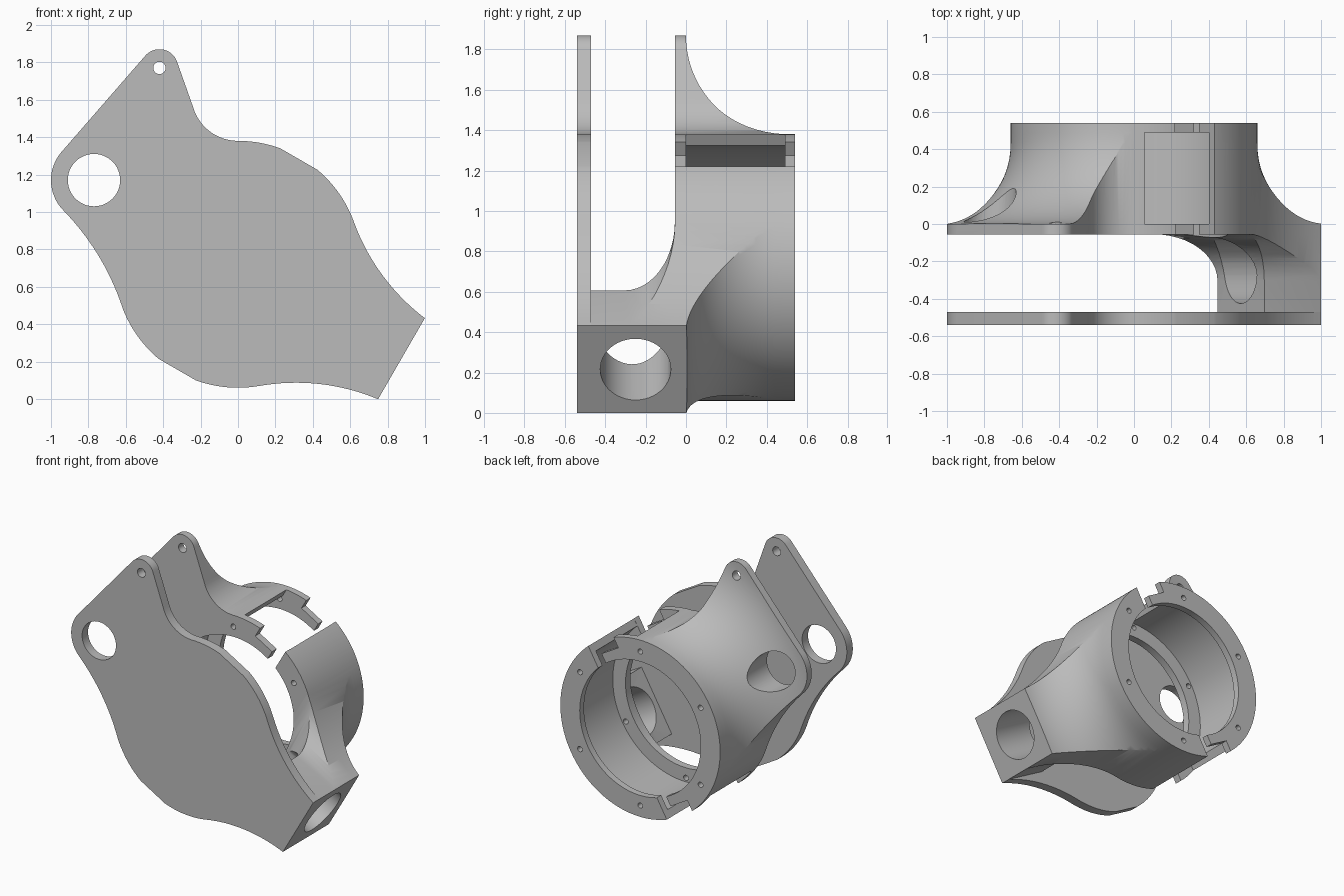
import bpy, bmesh
from math import radians, cos, sin, sqrt, pi

if "Cube" in bpy.data.objects:
    bpy.data.objects.remove(bpy.data.objects["Cube"], do_unlink=True)

AXIS_Z, RADIUS = 0.72, 0.66          # barrel axis height and outer radius
BACK, FLANGE = 0.54, 0.055           # rear end, flange thickness
ARM = radians(-30)                   # direction of the mounting arm

grey = bpy.data.materials.new("plain grey")
grey.use_nodes = True
grey.diffuse_color = (0.5, 0.5, 0.5, 1)
grey.node_tree.nodes["Principled BSDF"].inputs["Base Color"].default_value = (0.5, 0.5, 0.5, 1)


def arc(cx, cz, r, a0, a1, n=16):
    """Points (x, z) on an arc, angles in degrees."""
    angles = [radians(a0 + (a1 - a0) * i / n) for i in range(n + 1)]
    return [(cx + r * cos(a), cz + r * sin(a)) for a in angles]


def circle(cx, cz, r, n=48):
    return arc(cx, cz, r, 0, 360, n)[:-1]


def arm_point(t, p):
    """Point at distance t along the arm and p across it."""
    return (t * cos(ARM) - p * sin(ARM), AXIS_Z + t * sin(ARM) + p * cos(ARM))


def arm_box(t0, t1, p0, p1):
    return [arm_point(*q) for q in ((t0, p0), (t1, p0), (t1, p1), (t0, p1))]


def loft(name, rings, ys):
    """Closed solid through equal rings of (x, z) points at depths ys."""
    bm = bmesh.new()
    rows = [[bm.verts.new((x, y, z)) for x, z in ring] for ring, y in zip(rings, ys)]
    n = len(rows[0])
    for a, b in zip(rows, rows[1:]):
        for i in range(n):
            j = (i + 1) % n
            bm.faces.new((a[i], a[j], b[j], b[i]))
    bm.faces.new(rows[0])
    bm.faces.new(rows[-1])
    bmesh.ops.recalc_face_normals(bm, faces=bm.faces)
    mesh = bpy.data.meshes.new(name)
    bm.to_mesh(mesh)
    bm.free()
    mesh.materials.append(grey)
    ob = bpy.data.objects.new(name, mesh)
    bpy.context.collection.objects.link(ob)
    return ob


def prism(name, ring, y0, y1):
    return loft(name, [ring, ring], [y0, y1])


def combine(ob, tool, operation="DIFFERENCE"):
    """Apply a boolean and discard the tool."""
    tool.hide_render = True
    mod = ob.modifiers.new("cut", "BOOLEAN")
    mod.operation, mod.solver, mod.object = operation, "EXACT", tool
    bpy.context.view_layer.objects.active = ob
    bpy.ops.object.modifier_apply(modifier=mod.name)
    bpy.data.objects.remove(tool, do_unlink=True)


def cut(ob, ring, y0, y1):
    combine(ob, prism("cutter", ring, y0, y1))


# Shared side outline: arm end, clamp flats, ear and pivot lobe
outline = (
    arc(0.311, -1.043, 1.13, 100, 67.2)
    + arc(1.682, 1.332, 1.13, 232.8, 200)
    + arc(0, AXIS_Z, RADIUS, 20, 50)[1:]
    + arc(0, AXIS_Z, RADIUS, 70, 90)
    + arc(0, 1.63, 0.25, 270, 196)[1:]
    + arc(-0.42, 1.77, 0.1, 16, 140)
    + arc(-0.77, 1.17, 0.23, 140, 224)
    + arc(-1.9, 0.0655, 1.35, 44.2, 19)[1:]
    + arc(0, AXIS_Z, RADIUS, 199, 230)[1:]
    + arc(0, AXIS_Z, RADIUS, 250, 280)[:-1]
)
ear_hole = circle(-0.42, 1.77, 0.033, 24)
pivot_hole = circle(-0.77, 1.17, 0.14)

# Front cover plate
front_plate = prism("front_plate", outline, -BACK, -0.47)

# Rear housing: outline trimmed by a surface flaring out of the barrel
rear_housing = prism("rear_housing", outline, -FLANGE, BACK)


def flare(y, n=144):
    ring = []
    for i in range(n):
        a = 2 * pi * i / n
        rho = 0.42 + 0.12 * max(0, cos(a - radians(112))) ** 4
        k = max(0, rho - y)
        r = RADIUS + rho - sqrt(rho * rho - k * k)
        ring.append((r * cos(a), AXIS_Z + r * sin(a)))
    return ring


steps = 20
depths = [BACK * (i / steps) ** 2 for i in range(steps + 1)]
wide = circle(0, AXIS_Z, 1.5, 144)
trim = loft("trim", [wide, wide] + [flare(y) for y in depths] + [flare(BACK)],
            [-0.1, 0] + depths + [0.6])
combine(rear_housing, trim, "INTERSECT")

# Bore with a flange left at each end
cut(rear_housing, circle(0, AXIS_Z, 0.5, 96), -0.2, 0.7)
cut(rear_housing, circle(0, AXIS_Z, 0.605, 96), 0, 0.49)

# Clamp gaps and windows on both sides of the arm axis
for side in (1, -1):
    cut(rear_housing, arm_box(-0.12, 0.12, side * 0.57, side * 0.85), -0.2, 0.7)
    cut(rear_housing, arm_box(0.04, 0.121, side * 0.4, side * 0.86), -0.21, 0.71)
    cut(rear_housing, arm_box(-0.28, 0.122, side * 0.4, side * 0.87), 0, 0.49)

# Flange screw holes
for x, z in arc(0, AXIS_Z, 0.575, 30, 330, 5):
    cut(rear_housing, circle(x, z, 0.02, 16), -0.07, 0.7)

# Ear and pivot holes through both sides
for part in (front_plate, rear_housing):
    for ring in (ear_hole, pivot_hole):
        cut(part, ring, -0.8, 0.8)

# Bridge block between the sides, filleted into the housing
rho = 0.25
rings, ys = [arm_box(0.66, 1.3, -0.25, 0.25)], [-0.47]
for i in range(13):
    a = i / 12 * pi / 2
    f = rho * (1 - cos(a))
    rings.append(arm_box(0.66 - f, 1.3, -0.25 - f, 0.25 + f))
    ys.append(-FLANGE - rho + rho * sin(a))
bridge_block = loft("bridge_block", rings, ys)
combine(bridge_block, prism("limit", outline, -0.6, 0.1), "INTERSECT")
cut(bridge_block, circle(0, AXIS_Z, 0.5, 96), -0.6, 0.1)

# Round hole along the arm
bm = bmesh.new()
bmesh.ops.create_cone(bm, cap_ends=True, segments=48, radius1=0.175, radius2=0.175, depth=0.9)
mesh = bpy.data.meshes.new("arm_drill")
bm.to_mesh(mesh)
bm.free()
drill = bpy.data.objects.new("arm_drill", mesh)
bpy.context.collection.objects.link(drill)
x, z = arm_point(0.9, 0)
drill.location = (x, -0.25, z)
drill.rotation_euler = (0, pi / 2 - ARM, 0)
bpy.context.view_layer.update()
combine(bridge_block, drill)

# Smooth curved walls, keep edges sharp
bpy.ops.object.select_all(action="DESELECT")
for part in (front_plate, rear_housing, bridge_block):
    part.select_set(True)
bpy.context.view_layer.objects.active = rear_housing
bpy.ops.object.shade_smooth_by_angle(angle=radians(30))
